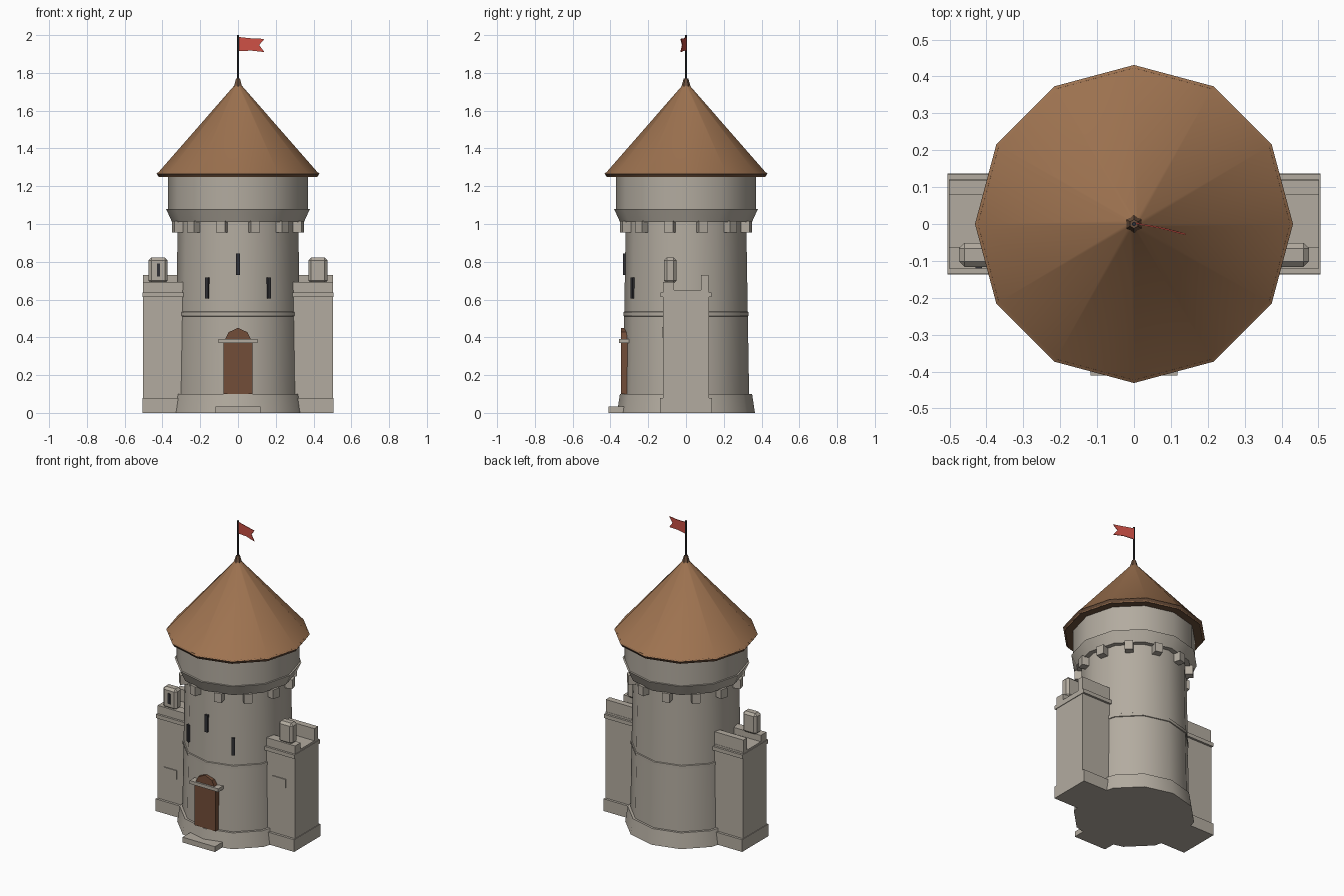
import bpy, bmesh, math
from mathutils import Matrix

if "Cube" in bpy.data.objects:
    bpy.data.objects.remove(bpy.data.objects["Cube"])


def material(name, rgb):
    m = bpy.data.materials.new(name)
    m.diffuse_color = (*rgb, 1)
    m.use_nodes = True
    m.node_tree.nodes["Principled BSDF"].inputs["Base Color"].default_value = m.diffuse_color
    return m


STONE = material("stone", (0.45, 0.41, 0.35))
ROOF = material("roof_tile", (0.34, 0.17, 0.08))
WOOD = material("door_wood", (0.17, 0.075, 0.04))
TRIM = material("dark_wood", (0.15, 0.08, 0.045))
IRON = material("dark_iron", (0.03, 0.03, 0.035))
CLOTH = material("flag_cloth", (0.6, 0.08, 0.06))


def finish(name, bm, mat, smooth=False):
    bmesh.ops.recalc_face_normals(bm, faces=bm.faces)
    mesh = bpy.data.meshes.new(name)
    bm.to_mesh(mesh)
    bm.free()
    mesh.materials.append(mat)
    ob = bpy.data.objects.new(name, mesh)
    bpy.context.collection.objects.link(ob)
    if smooth:
        bpy.ops.object.select_all(action='DESELECT')
        ob.select_set(True)
        bpy.context.view_layer.objects.active = ob
        bpy.ops.object.shade_smooth_by_angle(angle=math.radians(35))
    return ob


def lathe(name, profile, mat, sides=12, smooth=True):
    """Turn (radius, z) points about the z axis and cap both ends."""
    bm = bmesh.new()
    rings = []
    for r, z in profile:
        rings.append([bm.verts.new((r * math.sin(2 * math.pi * i / sides),
                                    r * math.cos(2 * math.pi * i / sides), z))
                      for i in range(sides)])
    for a, b in zip(rings, rings[1:]):
        for i in range(sides):
            j = (i + 1) % sides
            bm.faces.new((a[i], a[j], b[j], b[i]))
    bm.faces.new(rings[0])
    bm.faces.new(rings[-1])
    return finish(name, bm, mat, smooth)


def box(name, x, y, z, mat=STONE, turn=0.0):
    """Box from (min, max) ranges, optionally turned about the z axis."""
    bm = bmesh.new()
    bmesh.ops.create_cube(bm, size=1)
    for v in bm.verts:
        v.co = [lo + (c + 0.5) * (hi - lo) for c, (lo, hi) in zip(v.co, (x, y, z))]
    bm.transform(Matrix.Rotation(turn, 4, 'Z'))
    return finish(name, bm, mat)


def prism(name, outline, axis_vec, mat):
    """Extrude a flat outline of 3D points along a vector."""
    bm = bmesh.new()
    face = bm.faces.new([bm.verts.new(p) for p in outline])
    ext = bmesh.ops.extrude_face_region(bm, geom=[face], use_keep_orig=True)
    new = [g for g in ext['geom'] if isinstance(g, bmesh.types.BMVert)]
    bmesh.ops.translate(bm, verts=new, vec=axis_vec)
    return finish(name, bm, mat)


# Round tower: plinth, tapering shaft, flared gallery
lathe("tower", [(0.365, 0), (0.35, 0.1), (0.334, 0.1), (0.319, 1.01), (0.349, 1.01),
                (0.381, 1.08), (0.37, 1.08), (0.37, 1.255)], STONE)
lathe("belt_course", [(0.32, 0.508), (0.332, 0.513), (0.332, 0.533), (0.32, 0.54)], STONE)

# Corbels under the gallery, one per facet
for i in range(12):
    box(f"corbel_{i}", (-0.025, 0.025), (-0.355, -0.29), (0.955, 1.015),
        turn=math.radians(15 + 30 * i))

# Conical roof, finial, pole and swallow-tailed flag
lathe("roof", [(0.42, 1.25), (0.43, 1.268), (0.42, 1.275), (0.018, 1.735)], ROOF)
lathe("roof_rim", [(0.418, 1.248), (0.431, 1.266), (0.423, 1.273)], TRIM)
lathe("finial", [(0.025, 1.725), (0.012, 1.77)], TRIM, 6, False)
lathe("flag_pole", [(0.006, 1.76), (0.006, 2.0)], IRON, 6, False)
prism("flag", [(0.003, 0, 1.99), (0.07, -0.012, 1.983), (0.14, -0.03, 1.98),
               (0.112, -0.022, 1.947), (0.14, -0.03, 1.91), (0.07, -0.012, 1.918),
               (0.003, 0, 1.915)], (0, 0.004, 0), CLOTH)

# Arrow slits on the tower
for name, deg, z in (("middle", 0, 0.73), ("left", -30, 0.605), ("right", 30, 0.605)):
    box(f"arrow_slit_{name}", (-0.01, 0.01), (-0.334, -0.305), (z, z + 0.113), IRON,
        math.radians(deg))

# Arched door, lintel and step
arch = [(0.07, 0.385), (0.05, 0.427), (0.0, 0.45), (-0.05, 0.427), (-0.07, 0.385)]
box("door", (-0.077, 0.077), (-0.343, -0.29), (0.1, 0.385), WOOD)
prism("door_arch", [(x, -0.343, z) for x, z in arch], (0, 0.06, 0), WOOD)
box("door_lintel", (-0.104, 0.104), (-0.355, -0.29), (0.37, 0.392))
box("door_step", (-0.118, 0.118), (-0.41, -0.3), (0, 0.035))

# Side walls, mirrored left and right
for side, s in (("left", -1), ("right", 1)):
    def span(a, b):
        return tuple(sorted((s * a, s * b)))
    box(f"{side}_wall", span(0.2, 0.502), (-0.121, 0.121), (0.02, 0.65))
    box(f"{side}_wall_plinth", span(0.2, 0.506), (-0.137, 0.137), (0, 0.08))
    box(f"{side}_wall_band", span(0.2, 0.506), (-0.135, 0.135), (0.613, 0.638))
    box(f"{side}_front_parapet", span(0.2, 0.502), (-0.121, -0.063), (0.64, 0.692))
    box(f"{side}_back_parapet", span(0.2, 0.502), (0.079, 0.119), (0.64, 0.73))
    # Merlon with chamfered corners
    m = box(f"{side}_merlon", span(0.372, 0.474), (-0.116, -0.051), (0.685, 0.823))
    bev = m.modifiers.new("chamfer", 'BEVEL')
    bev.width = 0.015
    bev.segments = 1

# Merlon slit and raised stones
box("merlon_slit", (-0.43, -0.412), (-0.12, -0.1), (0.722, 0.79), IRON)
box("left_raised_stone", (-0.455, -0.36), (-0.127, -0.1), (0.243, 0.3))
box("right_raised_stone", (0.34, 0.435), (-0.127, -0.1), (0.398, 0.455))
